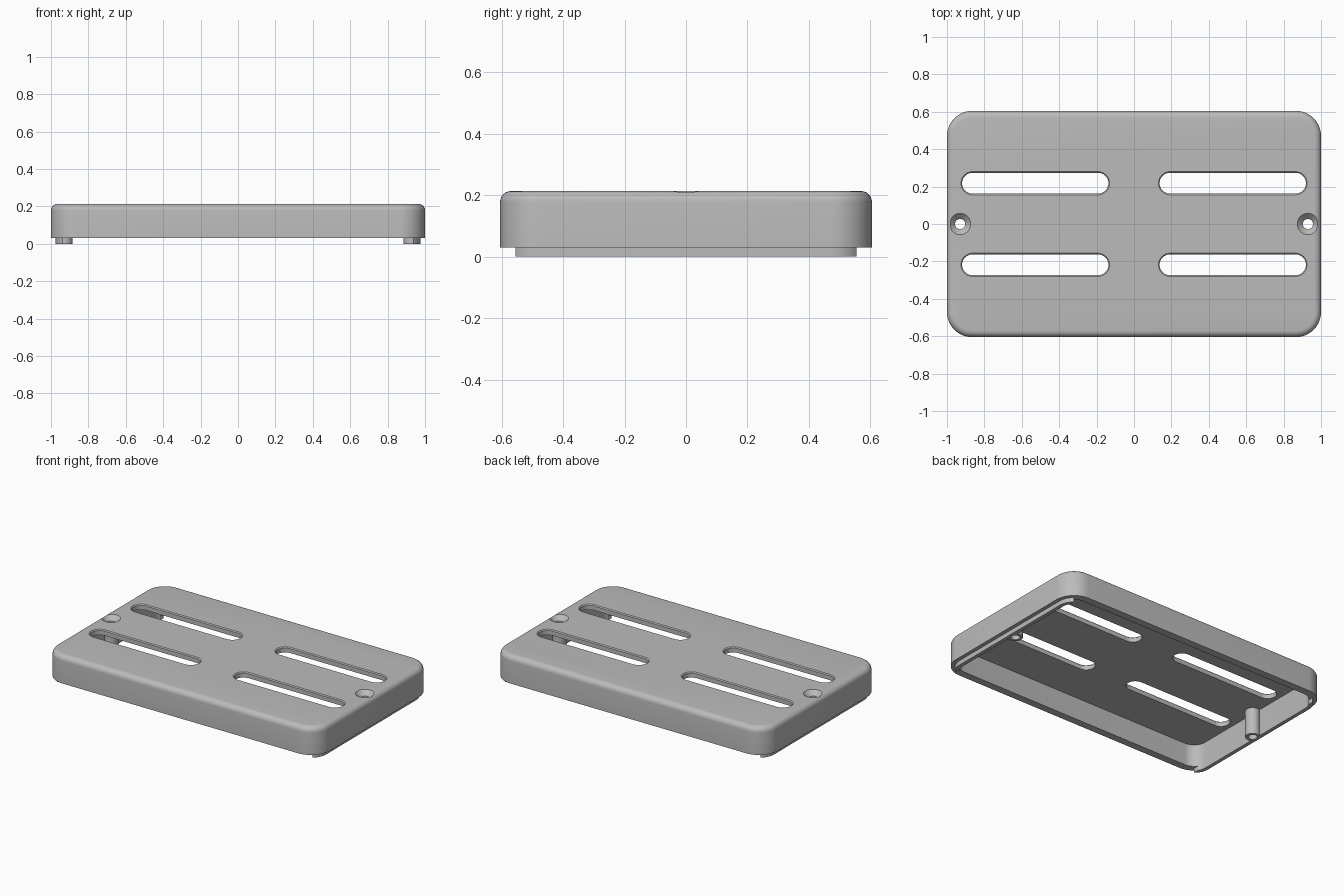
import bpy, bmesh, math
from mathutils import Vector

default = bpy.data.objects.get("Cube")
if default:
    bpy.data.objects.remove(default, do_unlink=True)

grey = bpy.data.materials.new("light_grey")
grey.use_nodes = True
colour = (0.5, 0.5, 0.5, 1)
grey.diffuse_color = colour
grey.node_tree.nodes["Principled BSDF"].inputs["Base Color"].default_value = colour


def outline(hx, hy, r, steps=12):
    """Rounded rectangle; a radius equal to the half size gives a slot or circle."""
    pts = []
    for q, (sx, sy) in enumerate([(1, 1), (-1, 1), (-1, -1), (1, -1)]):
        for i in range(steps + 1):
            a = math.pi / 2 * (q + i / steps)
            pts.append((sx * (hx - r) + r * math.cos(a), sy * (hy - r) + r * math.sin(a)))
    return pts


def loft(name, hx, hy, r, levels, centre=(0, 0)):
    """Stack of rounded rectangles; levels are (z, inset) from bottom to top."""
    bm = bmesh.new()
    rings = [[bm.verts.new((x + centre[0], y + centre[1], z))
              for x, y in outline(hx - d, hy - d, r - d)] for z, d in levels]
    n = len(rings[0])
    for low, high in zip(rings, rings[1:]):
        for i in range(n):
            j = (i + 1) % n
            bm.faces.new((low[i], low[j], high[j], high[i]))
    bm.faces.new(rings[0][::-1])
    bm.faces.new(rings[-1])
    bmesh.ops.remove_doubles(bm, verts=bm.verts, dist=1e-5)
    bmesh.ops.recalc_face_normals(bm, faces=bm.faces)
    mesh = bpy.data.meshes.new(name)
    bm.to_mesh(mesh)
    bm.free()
    mesh.materials.append(grey)
    obj = bpy.data.objects.new(name, mesh)
    bpy.context.collection.objects.link(obj)
    return obj


def combine(target, tool, operation):
    tool.hide_render = True
    mod = target.modifiers.new(tool.name, 'BOOLEAN')
    mod.operation, mod.solver, mod.object = operation, 'EXACT', tool
    bpy.context.view_layer.objects.active = target
    bpy.ops.object.modifier_apply(modifier=mod.name)
    bpy.data.objects.remove(tool, do_unlink=True)


# Outer body with a rounded top edge
HX, HY, R = 1.0, 0.605, 0.135
RIM, TOP, FILLET, WALL, PLATE = 0.03, 0.213, 0.035, 0.05, 0.035
arc = [math.pi / 2 * i / 6 for i in range(7)]
body = [(RIM, 0)] + [(TOP - FILLET * (1 - math.sin(a)), FILLET * (1 - math.cos(a))) for a in arc]
cover = loft("cover", HX, HY, R, body)

# Locating lip, kept only along the two short ends
combine(cover, loft("lip", HX - 0.025, HY - 0.025, R - 0.025, [(0, 0), (0.08, 0)]), 'UNION')
combine(cover, loft("cavity", HX - WALL, HY - WALL, R - WALL,
                    [(-0.1, 0), (TOP - PLATE, 0)]), 'DIFFERENCE')
combine(cover, loft("lip_gap", 0.935, 0.8, 0.01, [(-0.1, 0), (RIM, 0)]), 'DIFFERENCE')

# Screw bosses with countersunk holes
for s in (-1, 1):
    at = (s * 0.93, 0)
    combine(cover, loft("screw_boss", 0.045, 0.045, 0.045, [(0, 0), (0.19, 0)], at), 'UNION')
    combine(cover, loft("screw_hole", 0.067, 0.067, 0.067,
                        [(-0.1, 0.04), (TOP - 0.03, 0.04), (TOP, 0.01), (TOP + 0.01, 0)], at),
            'DIFFERENCE')

# Four long slots with softened rims
for sx in (-1, 1):
    for sy in (-1, 1):
        combine(cover, loft("slot", 0.399, 0.064, 0.064,
                            [(0.1, 0.008), (TOP - 0.006, 0.008), (TOP + 0.002, 0)],
                            (sx * 0.528, sy * 0.218)), 'DIFFERENCE')

# Smooth curves, crisp edges
bpy.ops.object.select_all(action='DESELECT')
cover.select_set(True)
bpy.context.view_layer.objects.active = cover
bpy.ops.object.shade_smooth_by_angle(angle=math.radians(30))
